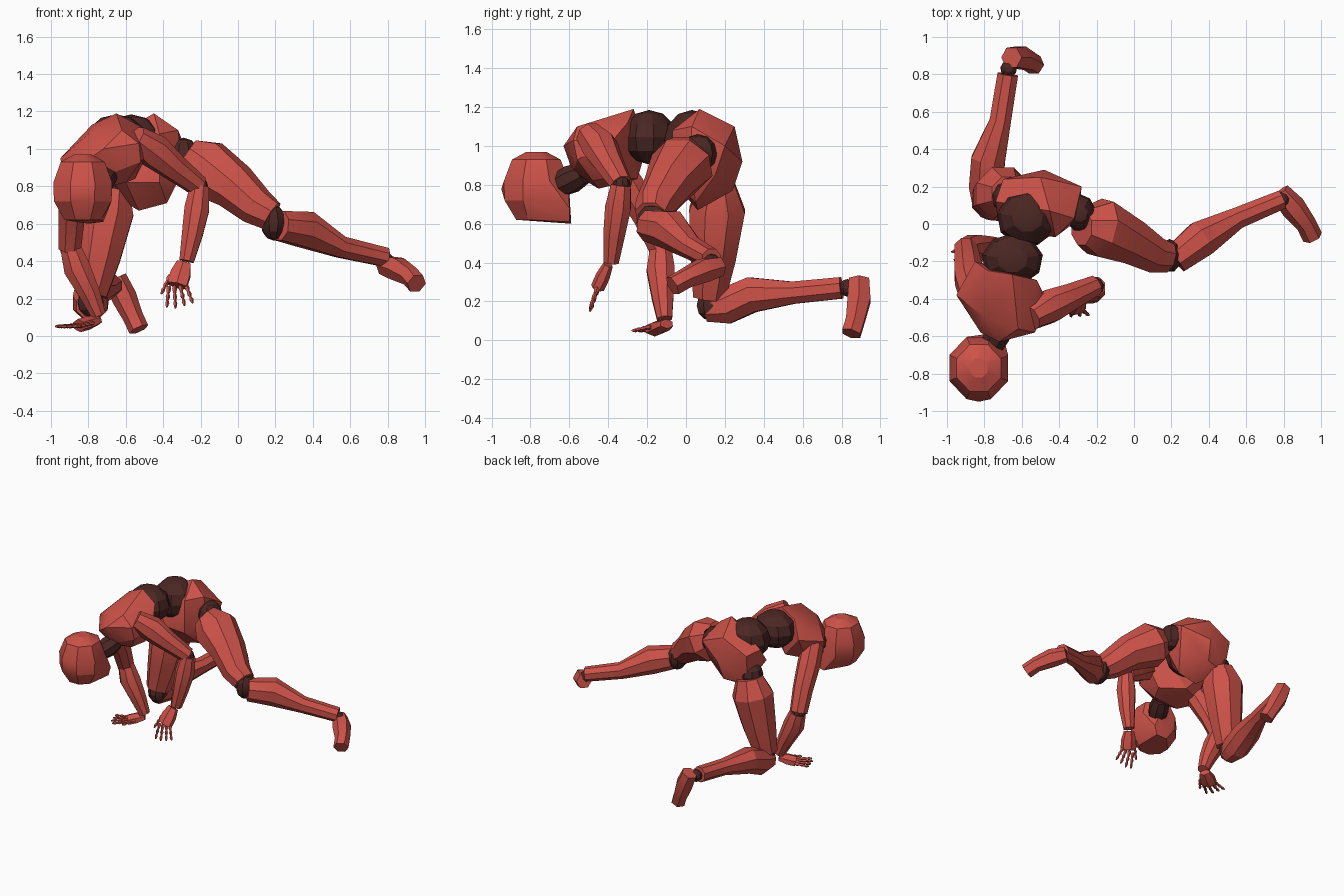
import bpy, bmesh, math
from mathutils import Vector


def material(name, rgb):
    m = bpy.data.materials.new(name)
    m.diffuse_color = (*rgb, 1)
    return m


RED = material("red", (0.61, 0.085, 0.066))
DARK = material("dark", (0.07, 0.02, 0.017))


def finish(name, bm, mat):
    bmesh.ops.recalc_face_normals(bm, faces=bm.faces)
    me = bpy.data.meshes.new(name)
    bm.to_mesh(me)
    bm.free()
    me.materials.append(mat)
    ob = bpy.data.objects.new(name, me)
    bpy.context.collection.objects.link(ob)
    bpy.context.view_layer.objects.active = ob
    ob.select_set(True)
    bpy.ops.object.shade_smooth_by_angle(angle=math.radians(28))
    ob.select_set(False)


def hull(name, pts, mat=RED):
    bm = bmesh.new()
    vs = [bm.verts.new(p) for p in pts]
    res = bmesh.ops.convex_hull(bm, input=vs)
    junk = [v for v in res["geom_interior"] if isinstance(v, bmesh.types.BMVert)]
    bmesh.ops.delete(bm, geom=junk, context='VERTS')
    finish(name, bm, mat)


def ball(name, c, r, mat=DARK):
    bm = bmesh.new()
    bmesh.ops.create_uvsphere(bm, u_segments=9, v_segments=6, radius=1)
    for v in bm.verts:
        v.co = Vector((v.co.x * r[0] + c[0], v.co.y * r[1] + c[1], v.co.z * r[2] + c[2]))
    finish(name, bm, mat)


def limb(name, rings, side=(0, 0, 1), n=8, flat=1.0, mat=RED):
    """Loft of n-sided rings (x, y, z, r); 'side' is the wide axis, 'flat' thins the other."""
    bm = bmesh.new()
    c = [Vector(r[:3]) for r in rings]
    loops = []
    for i, r in enumerate(rings):
        t = (c[min(i + 1, len(c) - 1)] - c[max(i - 1, 0)]).normalized()
        u = Vector(side)
        u = (u - t * u.dot(t)).normalized()
        w = t.cross(u)
        loops.append([bm.verts.new(c[i] + r[3] * (u * math.cos(a) + w * flat * math.sin(a)))
                      for a in (2 * math.pi * (k + 0.5) / n for k in range(n))])
    for a, b in zip(loops, loops[1:]):
        for k in range(n):
            bm.faces.new((a[k], a[(k + 1) % n], b[(k + 1) % n], b[k]))
    bm.faces.new(loops[0])
    bm.faces.new(loops[-1])
    finish(name, bm, mat)


def hand(prefix, wrist, knuckle, tip, across):
    """Flat palm, four segmented fingers and a thumb."""
    W, K, T, A = map(Vector, (wrist, knuckle, tip, across))
    limb(prefix + "_palm", [(*W, 0.043), (*W.lerp(K, 0.5), 0.062), (*K, 0.06)], A, 6, 0.6)
    fingers = [(K + A * s * 0.045, T + A * s * 0.07 - (T - K) * 0.12 * abs(s - 0.3))
               for s in (-1, -0.35, 0.35, 1)]
    fingers.append((W.lerp(K, 0.5) + A * 0.055, K + (T - K) * 0.3 + A * 0.09))
    for i, (a, b) in enumerate(fingers):
        r = 0.013
        rings = [(*a.lerp(b, f), r * s) for f, s in
                 ((0, .8), (.15, 1.1), (.35, .6), (.5, 1), (.66, .5), (.8, .9), (1, .4))]
        limb(f"{prefix}_finger_{i + 1}", rings, A, 5)


# head, neck and the two waist balls
hull("head", [(-0.83 + 0.17 * math.cos(a) * k, -0.77 + 0.18 * math.sin(a) * k, z)
              for z, k in ((0.97, 0.3), (0.93, 0.75), (0.82, 1), (0.72, 0.98), (0.62, 0.62))
              for a in (2 * math.pi * i / 8 + 0.39 for i in range(8))]
     + [(-0.83, -0.95, 0.78), (-0.72, -0.6, 0.61), (-0.8, -0.59, 0.6), (-0.7, -0.6, 0.68)])
limb("neck", [(-0.70, -0.53, 0.86, 0.06), (-0.73, -0.59, 0.83, 0.075), (-0.76, -0.65, 0.80, 0.065)], mat=DARK)
ball("upper_waist", (-0.65, -0.19, 1.045), (0.165, 0.14, 0.14))
ball("lower_waist", (-0.57, 0.03, 1.03), (0.165, 0.15, 0.155))

# chest
hull("chest", [(-0.65, -0.27, 1.19), (-0.78, -0.25, 1.13), (-0.52, -0.3, 1.12), (-0.8, -0.5, 1.08),
               (-0.62, -0.56, 1.10), (-0.95, -0.38, 0.95), (-0.93, -0.4, 0.85), (-0.85, -0.2, 1.0),
               (-0.47, -0.4, 1.0), (-0.53, -0.58, 1.03), (-0.52, -0.56, 0.93), (-0.72, -0.63, 1.0),
               (-0.82, -0.58, 0.93), (-0.7, -0.58, 0.86), (-0.85, -0.3, 0.82), (-0.55, -0.38, 0.84),
               (-0.7, -0.25, 0.83), (-0.78, -0.45, 0.78), (-0.6, -0.48, 0.82)])

# pelvis
hull("pelvis", [(-0.45, 0.07, 1.19), (-0.32, 0.03, 1.1), (-0.42, -0.07, 1.08), (-0.28, 0.2, 1.0),
                (-0.5, 0.25, 1.1), (-0.7, 0.24, 1.0), (-0.74, 0.12, 1.02), (-0.73, 0.03, 0.9),
                (-0.48, 0.29, 0.92), (-0.3, 0.02, 0.87), (-0.31, 0.15, 0.85), (-0.5, 0.24, 0.77),
                (-0.68, 0.2, 0.76), (-0.38, 0.05, 0.71), (-0.53, 0.06, 0.67), (-0.6, -0.05, 0.82),
                (-0.42, -0.07, 0.82)])

# stretched leg
ball("left_hip", (-0.29, 0.06, 0.96), (0.085, 0.1, 0.1))
limb("left_thigh", [(-0.28, -0.02, 0.97, 0.10), (-0.18, -0.02, 0.90, 0.165), (-0.02, -0.09, 0.80, 0.13),
                    (0.1, -0.16, 0.69, 0.105), (0.18, -0.18, 0.64, 0.085)])
ball("left_knee", (0.19, -0.17, 0.605), (0.07, 0.09, 0.095))
limb("left_shin", [(0.22, -0.19, 0.59, 0.085), (0.36, -0.08, 0.57, 0.105), (0.55, 0.03, 0.475, 0.062),
                   (0.79, 0.13, 0.42, 0.055)])
ball("left_ankle", (0.79, 0.13, 0.4), (0.045, 0.045, 0.045))
limb("left_foot", [(0.78, 0.17, 0.38, 0.055), (0.85, 0.09, 0.36, 0.068), (0.92, 0.0, 0.32, 0.055),
                   (0.955, -0.07, 0.28, 0.055)], n=6)

# kneeling leg
ball("right_hip", (-0.67, 0.14, 0.82), (0.09, 0.09, 0.09))
limb("right_thigh", [(-0.67, 0.16, 0.80, 0.10), (-0.70, 0.16, 0.67, 0.155), (-0.745, 0.14, 0.42, 0.125),
                     (-0.785, 0.12, 0.22, 0.09)], (1, 0, 0))
ball("right_knee", (-0.79, 0.13, 0.18), (0.075, 0.08, 0.08))
limb("right_shin", [(-0.80, 0.10, 0.16, 0.07), (-0.79, 0.2, 0.175, 0.10), (-0.78, 0.34, 0.235, 0.098),
                    (-0.715, 0.55, 0.245, 0.062), (-0.675, 0.8, 0.27, 0.06)])
ball("right_ankle", (-0.67, 0.83, 0.27), (0.045, 0.045, 0.045))
limb("right_foot", [(-0.655, 0.89, 0.31, 0.06), (-0.61, 0.89, 0.21, 0.068), (-0.56, 0.87, 0.10, 0.055),
                    (-0.53, 0.85, 0.035, 0.055)], (0, 1, 0), 6)

# hanging arm
limb("left_upper_arm", [(-0.55, -0.50, 1.06, 0.07), (-0.45, -0.44, 0.99, 0.095), (-0.34, -0.39, 0.90, 0.075),
                        (-0.21, -0.33, 0.80, 0.058)])
ball("left_elbow", (-0.21, -0.335, 0.80), (0.05, 0.05, 0.05))
limb("left_forearm", [(-0.205, -0.335, 0.80, 0.055), (-0.22, -0.35, 0.68, 0.072), (-0.245, -0.37, 0.54, 0.06),
                      (-0.275, -0.385, 0.40, 0.042)], (1, 0, 0))
hand("left", (-0.29, -0.40, 0.39), (-0.325, -0.455, 0.27), (-0.31, -0.495, 0.15), (-1, 0, -0.1))

# supporting arm
limb("right_upper_arm", [(-0.86, -0.37, 0.92, 0.08), (-0.88, -0.29, 0.79, 0.085), (-0.89, -0.2, 0.63, 0.075),
                         (-0.90, -0.13, 0.47, 0.065)], (1, 0, 0))
ball("right_elbow", (-0.90, -0.13, 0.47), (0.055, 0.055, 0.055))
limb("right_forearm", [(-0.895, -0.13, 0.47, 0.06), (-0.86, -0.13, 0.36, 0.078), (-0.79, -0.12, 0.22, 0.06),
                       (-0.745, -0.11, 0.11, 0.042)], (0, 1, 0))
hand("right", (-0.75, -0.10, 0.085), (-0.85, -0.165, 0.055), (-0.96, -0.22, 0.05), (0.48, -0.87, 0))
